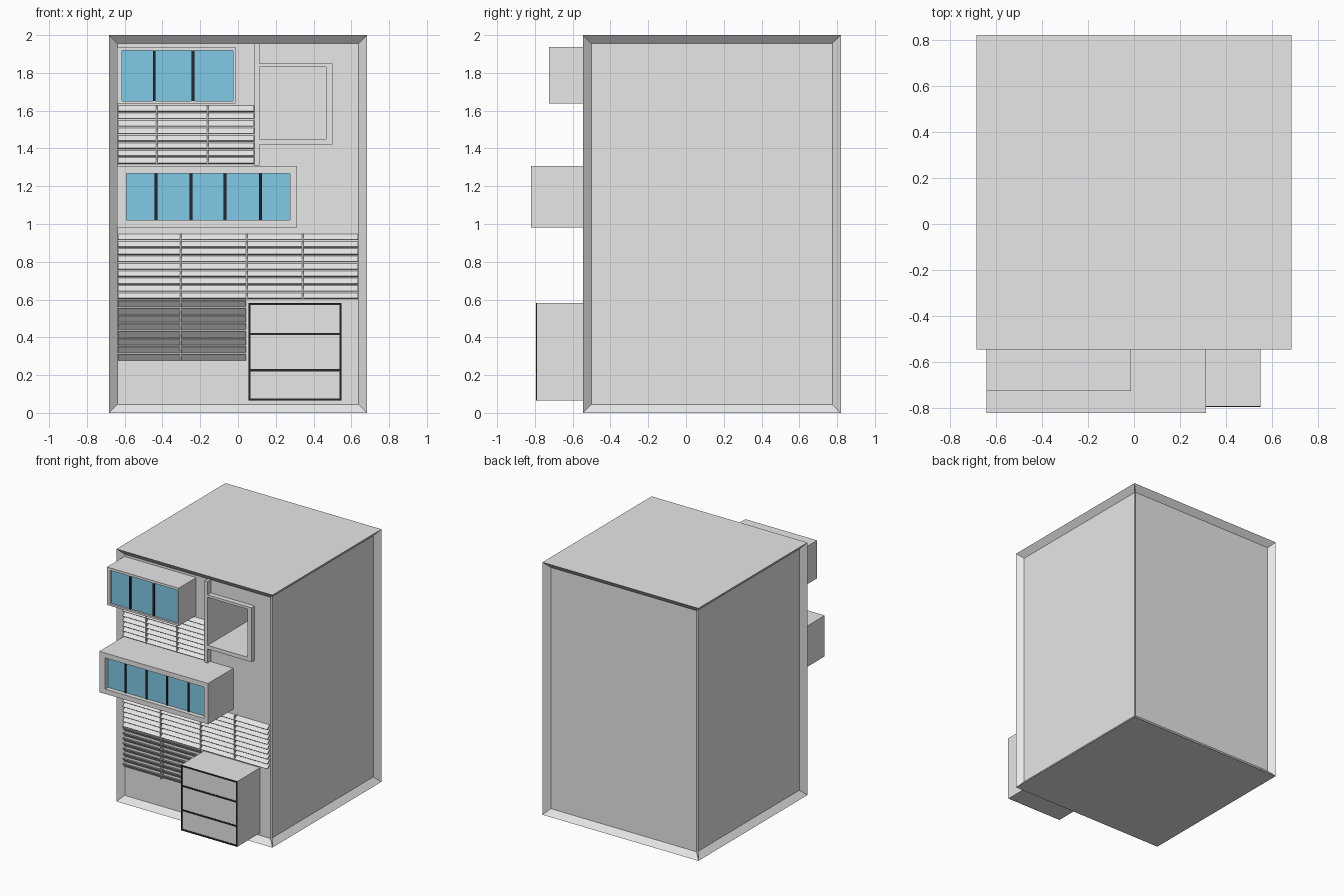
import bpy, bmesh, math
from mathutils import Vector, Matrix

cube = bpy.data.objects.get("Cube")
if cube:
    bpy.data.objects.remove(cube, do_unlink=True)


def material(name, rgb):
    m = bpy.data.materials.new(name)
    m.use_nodes = True
    m.diffuse_color = (*rgb, 1)
    m.node_tree.nodes["Principled BSDF"].inputs["Base Color"].default_value = (*rgb, 1)
    return m


GREY = material("pale_grey", (0.8, 0.8, 0.8))
GLASS = material("blue_glass", (0.22, 0.6, 0.82))
DARK = material("dark_trim", (0.02, 0.02, 0.022))


def add_box(bm, x, y, z, tilt=0):
    """Add a box from three (low, high) ranges, tilted about its own x axis."""
    centre = Vector([sum(r) / 2 for r in (x, y, z)])
    size = [r[1] - r[0] for r in (x, y, z)]
    mat = Matrix.Translation(centre) @ Matrix.Rotation(tilt, 4, 'X') @ Matrix.Diagonal((*size, 1))
    return bmesh.ops.create_cube(bm, size=1, matrix=mat)["verts"]


def finish(name, bm, mat):
    mesh = bpy.data.meshes.new(name)
    bm.normal_update()
    bm.to_mesh(mesh)
    bm.free()
    mesh.materials.append(mat)
    obj = bpy.data.objects.new(name, mesh)
    bpy.context.collection.objects.link(obj)
    return obj


def boxes(name, mat, items):
    bm = bmesh.new()
    for item in items:
        add_box(bm, *item)
    return finish(name, bm, mat)


FRONT, PANEL, BACK = -0.545, -0.505, 0.82

# Main block: each upright side is a shallow framed panel
bm = bmesh.new()
add_box(bm, (-0.683, 0.683), (FRONT, BACK), (0, 2))
bm.normal_update()
sides = [f for f in bm.faces if abs(f.normal.z) < 0.5]
bmesh.ops.inset_individual(bm, faces=sides, thickness=0.045, depth=-0.04, use_even_offset=True)
block = finish("building_block", bm, GREY)

# Deep square opening in the front
opening_x, opening_z = (0.115, 0.465), (1.45, 1.83)
cutter = boxes("opening_cutter", GREY, [(opening_x, (-0.7, 0.2), opening_z)])
cutter.hide_render = True
cut = block.modifiers.new("opening", 'BOOLEAN')
cut.operation, cut.solver, cut.object = 'DIFFERENCE', 'EXACT', cutter
bpy.context.view_layer.objects.active = block
bpy.ops.object.modifier_apply(modifier=cut.name)
bpy.data.objects.remove(cutter, do_unlink=True)

# Raised frame round the opening and the post beside it
depth = (FRONT, PANEL + 0.002)
boxes("opening_frame", GREY, [
    ((0.115, 0.5), depth, (1.83, 1.85)),
    ((0.115, 0.5), depth, (1.42, 1.45)),
    ((0.465, 0.5), depth, (1.45, 1.83))])
boxes("front_post", GREY, [((0.088, 0.115), depth, (1.31, 1.955))])


def window_box(name, x, z, front, glass_x, glass_z, mullions, recess):
    """Projecting box whose front is inset to a recessed glass pane with bars."""
    bm = bmesh.new()
    verts = add_box(bm, x, (front, PANEL + 0.002), z)
    bm.normal_update()
    face = next(f for f in bm.faces if f.normal.y < -0.5)
    bmesh.ops.inset_individual(bm, faces=[face], thickness=0.01)
    for v in face.verts:
        v.co.x = glass_x[v.co.x > sum(x) / 2]
        v.co.z = glass_z[v.co.z > sum(z) / 2]
    bmesh.ops.inset_individual(bm, faces=[face], thickness=0, depth=-recess)
    face.material_index = 1
    obj = finish(name, bm, GREY)
    obj.data.materials.append(GLASS)
    pane = front + recess
    boxes(name + "_mullions", DARK,
          [((m - 0.007, m + 0.007), (pane - 0.008, pane + 0.002), glass_z) for m in mullions])


window_box("upper_window_box", (-0.641, -0.013), (1.637, 1.937), -0.725,
           (-0.613, -0.027), (1.652, 1.918), (-0.444, -0.238), 0.015)
window_box("lower_window_box", (-0.641, 0.312), (0.982, 1.306), -0.82,
           (-0.59, 0.275), (1.02, 1.267), (-0.434, -0.249, -0.069, 0.119), 0.035)

# Projecting bay with dark joints across its front
bay_x, bay_z, bay_front = (0.055, 0.548), (0.065, 0.582), -0.79
boxes("projecting_bay", GREY, [(bay_x, (bay_front, PANEL + 0.002), bay_z)])
joint_y = (bay_front - 0.004, bay_front + 0.002)
joints = [(bay_x, joint_y, (z - 0.006, z + 0.006)) for z in (0.071, 0.226, 0.418, 0.576)]
joints += [((x - 0.005, x + 0.005), joint_y, bay_z) for x in (0.06, 0.543)]
boxes("bay_joints", DARK, joints)


def louvre(name, edges, z, count, tilt):
    """Rows of tilted slats, split into bays with slim uprights between."""
    pitch = (z[1] - z[0]) / count
    mid_y = PANEL - 0.018
    slats, uprights = [], []
    for left, right in zip(edges, edges[1:]):
        for i in range(count):
            c = z[0] + (i + 0.5) * pitch
            slats.append(((left + 0.004, right - 0.004), (mid_y - 0.003, mid_y + 0.003),
                          (c - 0.02, c + 0.02), tilt))
    for e in edges[1:-1]:
        uprights.append(((e - 0.004, e + 0.004), (PANEL - 0.03, PANEL + 0.002), z))
    boxes(name + "_slats", GREY, slats)
    boxes(name + "_uprights", GREY, uprights)


louvre("upper_louvre", (-0.638, -0.43, -0.16, 0.088), (1.315, 1.63), 8, math.radians(-45))
louvre("middle_louvre", (-0.638, -0.304, 0.047, 0.344, 0.638), (0.6, 0.95), 9, math.radians(-45))
louvre("lower_louvre", (-0.638, -0.304, 0.047), (0.275, 0.6), 8, math.radians(40))
